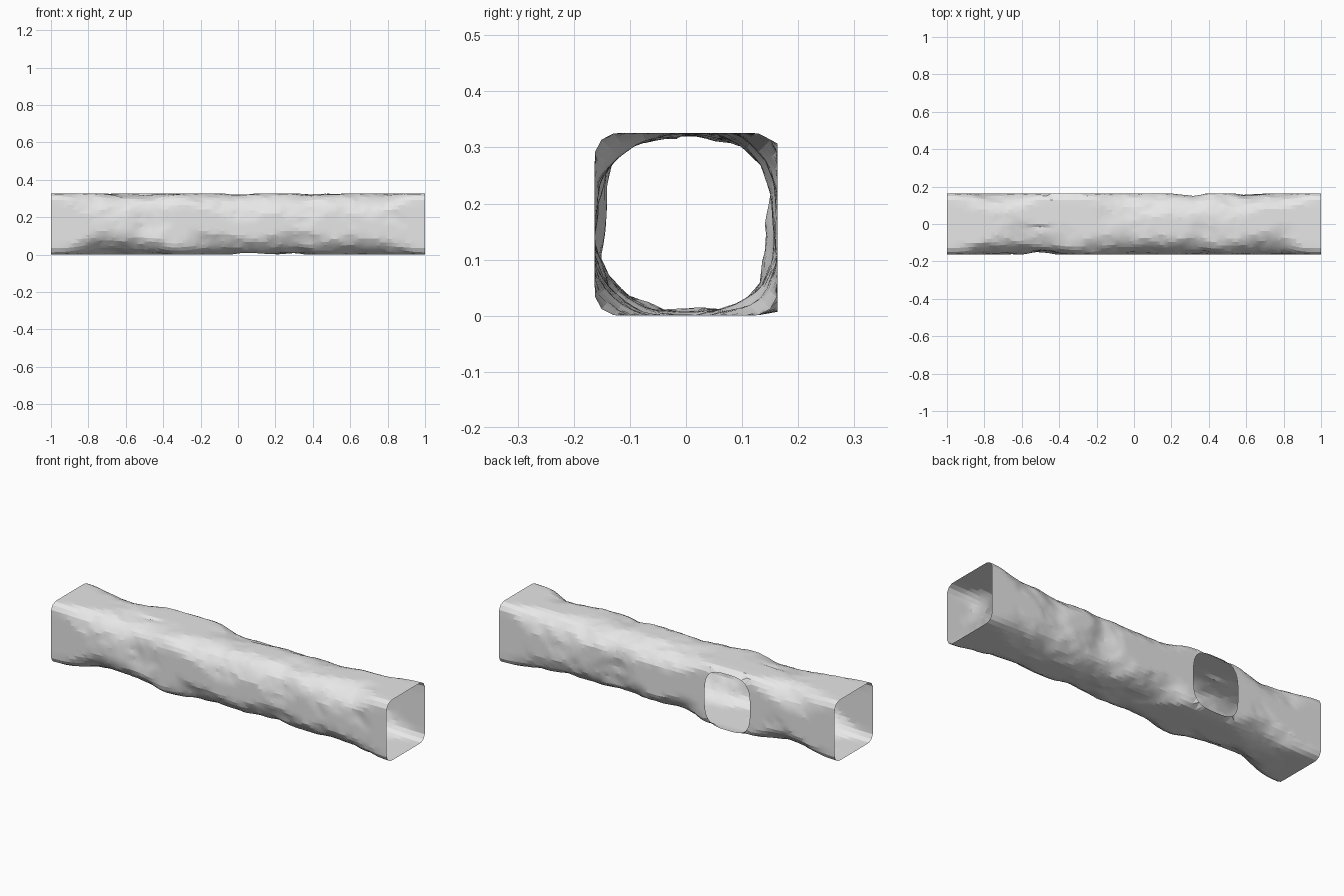
import bpy
import bmesh
import math
from mathutils import Vector, noise

if "Cube" in bpy.data.objects:
    bpy.data.objects.remove(bpy.data.objects["Cube"])

HALF = 0.163            # half width and height of the tunnel
RINGS, SIDES = 120, 56
HOLE_X, HOLE_Z = -0.36, 0.157
HOLE_W, HOLE_H = 0.135, 0.15

# Dents in the wall: x position, direction around the section, depth, width
DENTS = [
    (-0.5, 180, 0.10, 0.09), (0.32, 0, 0.12, 0.08), (0.6, 0, 0.07, 0.1),
    (0.05, 270, 0.09, 0.14), (-0.03, 90, 0.07, 0.1), (-0.55, 90, 0.05, 0.08),
    (0.8, 135, 0.06, 0.07), (0.3, 225, 0.05, 0.12), (-0.7, 225, 0.07, 0.15),
]


def bell(d, width):
    return math.exp(-(d / width) ** 2)


def wall_point(x, angle):
    """Rounded section, square at the mouths and beside the side opening."""
    c, s = math.cos(angle), math.sin(angle)
    mouth = min(1, bell(1 - abs(x), 0.13))
    square = mouth
    if c > 0:
        square = max(square, bell(max(0, abs(x - HOLE_X) - 0.1), 0.1))
    else:
        square = max(square, 0.25 * bell(x + 0.33, 0.1))
    n = 2.55 + 4.5 * square
    r = (abs(c) ** n + abs(s) ** n) ** (-1 / n)

    # Rough rock: broad swells, ripples along the length and fine grain
    p = Vector((x * 5, c * 1.3, s * 1.3))
    rough = 0.085 * noise.noise(p) + 0.035 * noise.noise(p * 2.7)
    rough += 0.012 * noise.noise(p * 6)
    for dx, deg, depth, width in DENTS:
        turn = math.cos(angle - math.radians(deg))
        rough -= depth * bell(x - dx, width) * max(0, turn) ** 3
    r *= 1.02 + rough * (1 - square)
    y = max(-HALF, min(HALF, c * r * HALF))
    z = max(-HALF, min(HALF, s * r * HALF))
    return Vector((x, y, z + HALF))


def hole_reach(co):
    """1 on the rim of the side opening, less inside it."""
    u, w = (co.x - HOLE_X) / HOLE_W, (co.z - HOLE_Z) / HOLE_H
    return (abs(u) ** 3.4 + abs(w) ** 3.4) ** (1 / 3.4)


# Tunnel wall
bm = bmesh.new()
rings = []
for i in range(RINGS + 1):
    x = -1 + 2 * i / RINGS
    rings.append([bm.verts.new(wall_point(x, 2 * math.pi * j / SIDES))
                  for j in range(SIDES)])
for a, b in zip(rings, rings[1:]):
    for j in range(SIDES):
        k = (j + 1) % SIDES
        bm.faces.new((a[j], a[k], b[k], b[j]))

# Side opening: remove the wall inside it, then fit the edge to its rim
inside = [v for v in bm.verts if v.co.y > 0.1 and hole_reach(v.co) < 0.95]
bmesh.ops.delete(bm, geom=inside, context='VERTS')
for v in bm.verts:
    if v.is_boundary and abs(v.co.x) < 0.99:
        q = hole_reach(v.co)
        v.co.x = HOLE_X + (v.co.x - HOLE_X) / q
        v.co.z = HOLE_Z + (v.co.z - HOLE_Z) / q
        v.co.y = HALF
bmesh.ops.recalc_face_normals(bm, faces=bm.faces)
bmesh.ops.triangulate(bm, faces=bm.faces)
mesh = bpy.data.meshes.new("tunnel_wall")
bm.to_mesh(mesh)
bm.free()

tunnel = bpy.data.objects.new("tunnel_wall", mesh)
bpy.context.collection.objects.link(tunnel)

# Pale grey rock
rock = bpy.data.materials.new("pale_grey_rock")
rock.use_nodes = True
colour = (0.8, 0.8, 0.8, 1)
rock.diffuse_color = colour
rock.node_tree.nodes["Principled BSDF"].inputs["Base Color"].default_value = colour
mesh.materials.append(rock)

bpy.ops.object.select_all(action='DESELECT')
tunnel.select_set(True)
bpy.context.view_layer.objects.active = tunnel
bpy.ops.object.shade_smooth_by_angle(angle=math.radians(12))
